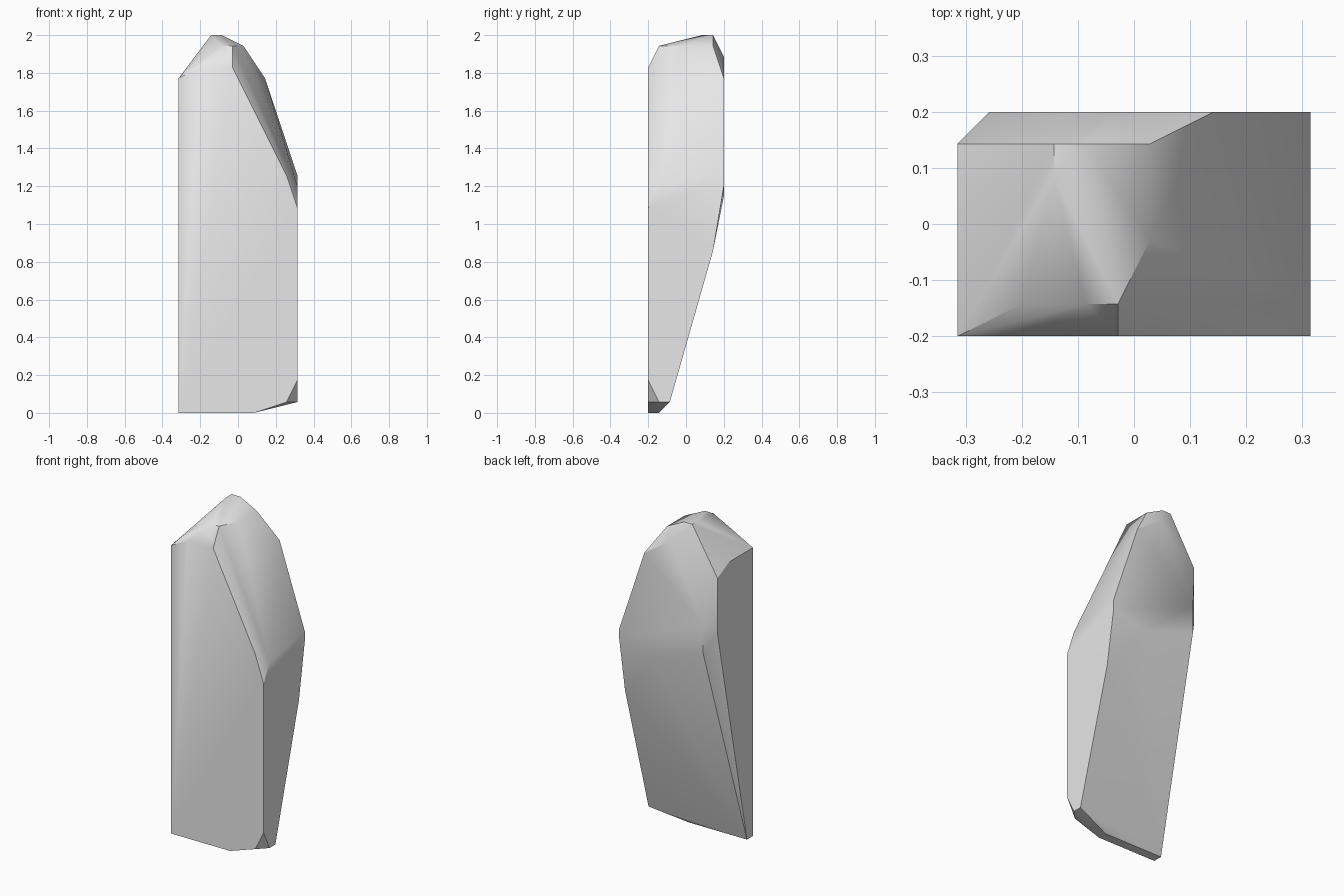
import bpy
import bmesh
import math
from mathutils import Vector

default_cube = bpy.data.objects.get("Cube")
if default_cube:
    bpy.data.objects.remove(default_cube, do_unlink=True)

# The stone is laid out on a regular grid of small cells
CELLS_X, CELLS_Y, CELLS_Z = 11, 7, 35
CELL = 2 / CELLS_Z


def grid_point(column, row, level):
    """Turn grid steps into a position centred on x and y, standing on the floor."""
    return Vector((column - CELLS_X / 2, row - CELLS_Y / 2, level)) * CELL


def make_material(name, value):
    material = bpy.data.materials.new(name)
    material.use_nodes = True
    colour = (value, value, value, 1)
    material.diffuse_color = colour
    shader = next(n for n in material.node_tree.nodes if n.type == "BSDF_PRINCIPLED")
    shader.inputs["Base Color"].default_value = colour
    return material


# Outlines of the four upright sides, as (position along the side, level)
front_outline = [(0, 0), (7, 0), (10, 1), (11, 3), (11, 19), (10, 22), (5, 32), (2, 32), (0, 31)]
right_outline = [(1, 1), (2, 1), (6, 15), (7, 21), (7, 22), (1, 21)]
left_outline = [(1, 0), (6, 24), (6, 30), (4, 31)]
back_outline = [(1, 22), (1, 25), (5, 33), (8, 31), (7, 20)]

# Chipped top: shoulder ring and the small peak, as (column, row, level)
crown = [(2, 1, 33), (4, 1, 34), (5, 1, 34), (6, 3, 34), (6, 6, 34),
         (3, 5, 35), (3, 6, 35), (4, 6, 35)]
# Rear corner of the narrow foot
foot = [(7, 1, 0)]

corners = [grid_point(a, 0, level) for a, level in front_outline]
corners += [grid_point(a, CELLS_Y, level) for a, level in back_outline]
corners += [grid_point(CELLS_X, b, level) for b, level in right_outline]
corners += [grid_point(0, b, level) for b, level in left_outline]
corners += [grid_point(*corner) for corner in crown + foot]

# Wrap the corners in one closed faceted skin
bm = bmesh.new()
for corner in corners:
    bm.verts.new(corner)
bmesh.ops.convex_hull(bm, input=bm.verts[:])
loose = [vert for vert in bm.verts if not vert.link_faces]
bmesh.ops.delete(bm, geom=loose, context="VERTS")
bmesh.ops.dissolve_limit(bm, angle_limit=math.radians(1), verts=bm.verts[:], edges=bm.edges[:])
bmesh.ops.recalc_face_normals(bm, faces=bm.faces[:])

mesh = bpy.data.meshes.new("standing_stone")
bm.to_mesh(mesh)
bm.free()
mesh.materials.append(make_material("pale_grey_stone", 0.8))

stone = bpy.data.objects.new("standing_stone", mesh)
bpy.context.collection.objects.link(stone)

# Soften the shallow folds, keep the hard chips crisp
bpy.ops.object.select_all(action="DESELECT")
stone.select_set(True)
bpy.context.view_layer.objects.active = stone
bpy.ops.object.shade_smooth_by_angle(angle=math.radians(30))
